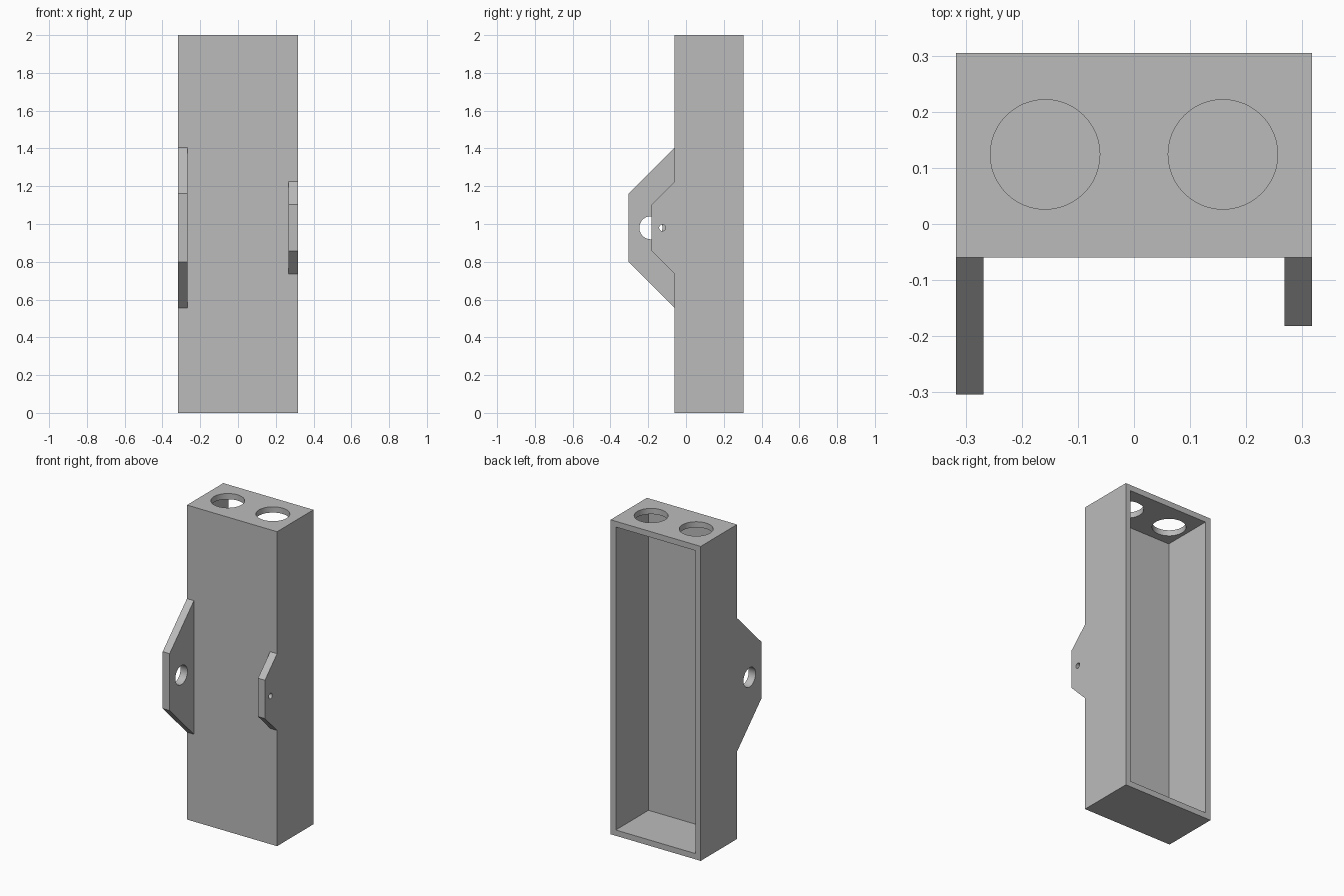
import bpy, bmesh, math
from mathutils import Matrix, Vector

if "Cube" in bpy.data.objects:
    bpy.data.objects.remove(bpy.data.objects["Cube"], do_unlink=True)

HALF_W, FRONT, BACK, HEIGHT = 0.317, -0.06, 0.305, 2.0
WALL, EAR, MID = 0.0366, 0.0488, 0.98

grey = bpy.data.materials.new("plain_grey")
grey.use_nodes = True
colour = (0.5, 0.5, 0.5, 1)
grey.diffuse_color = colour
grey.node_tree.nodes["Principled BSDF"].inputs["Base Color"].default_value = colour


def make_object(name, bm):
    bmesh.ops.recalc_face_normals(bm, faces=bm.faces)
    mesh = bpy.data.meshes.new(name)
    bm.to_mesh(mesh)
    bm.free()
    mesh.materials.append(grey)
    obj = bpy.data.objects.new(name, mesh)
    bpy.context.collection.objects.link(obj)
    return obj


def box(name, low, high):
    low, high = Vector(low), Vector(high)
    bm = bmesh.new()
    bmesh.ops.create_cube(bm, size=1, matrix=Matrix.Translation((low + high) / 2)
                          @ Matrix.Diagonal((*(high - low), 1)))
    return make_object(name, bm)


def cylinder(name, centre, radius, depth, along_x=False):
    turn = Matrix.Rotation(math.pi / 2, 4, 'Y') if along_x else Matrix()
    bm = bmesh.new()
    bmesh.ops.create_cone(bm, cap_ends=True, segments=48, radius1=radius, radius2=radius,
                          depth=depth, matrix=Matrix.Translation(centre) @ turn)
    return make_object(name, bm)


def cut(target, cutter):
    """Subtract the cutter, then discard it."""
    mod = target.modifiers.new("cut", 'BOOLEAN')
    mod.operation, mod.solver, mod.object = 'DIFFERENCE', 'EXACT', cutter
    cutter.hide_render = True
    bpy.context.view_layer.objects.active = target
    bpy.ops.object.modifier_apply(modifier=mod.name)
    bpy.data.objects.remove(cutter, do_unlink=True)


def smooth(obj):
    bpy.ops.object.select_all(action='DESELECT')
    obj.select_set(True)
    bpy.context.view_layer.objects.active = obj
    bpy.ops.object.shade_smooth_by_angle(angle=math.radians(30))


def ear(name, x, reach, base_half, hole_y, hole_radius):
    """Trapezoid plate with 45 degree shoulders and a cross hole."""
    tip_half = base_half - reach
    profile = [(FRONT, -base_half), (FRONT - reach, -tip_half),
               (FRONT - reach, tip_half), (FRONT, base_half)]
    bm = bmesh.new()
    face = bm.faces.new([bm.verts.new((x, y, MID + z)) for y, z in profile])
    side = bmesh.ops.extrude_face_region(bm, geom=[face])["geom"]
    bmesh.ops.translate(bm, vec=(EAR, 0, 0),
                        verts=[v for v in side if isinstance(v, bmesh.types.BMVert)])
    plate = make_object(name, bm)
    cut(plate, cylinder("hole_cutter", (x + EAR / 2, hole_y, MID), hole_radius, 0.2, True))
    smooth(plate)


# Housing, hollow and open at the back
housing = box("housing", (-HALF_W, FRONT, 0), (HALF_W, BACK, HEIGHT))
cut(housing, box("cavity_cutter", (WALL - HALF_W, FRONT + WALL, WALL),
                 (HALF_W - WALL, BACK + 0.1, HEIGHT - WALL)))

# Two round openings in the top
for side in (-1, 1):
    cut(housing, cylinder("top_cutter", (side * 0.1585, 0.124, HEIGHT), 0.0976, 0.2))
smooth(housing)

# Mounting ears on the front
ear("right_ear", -HALF_W, 0.244, 0.425, -0.186, 0.061)
ear("left_ear", HALF_W - EAR, 0.122, 0.244, -0.125, 0.017)
